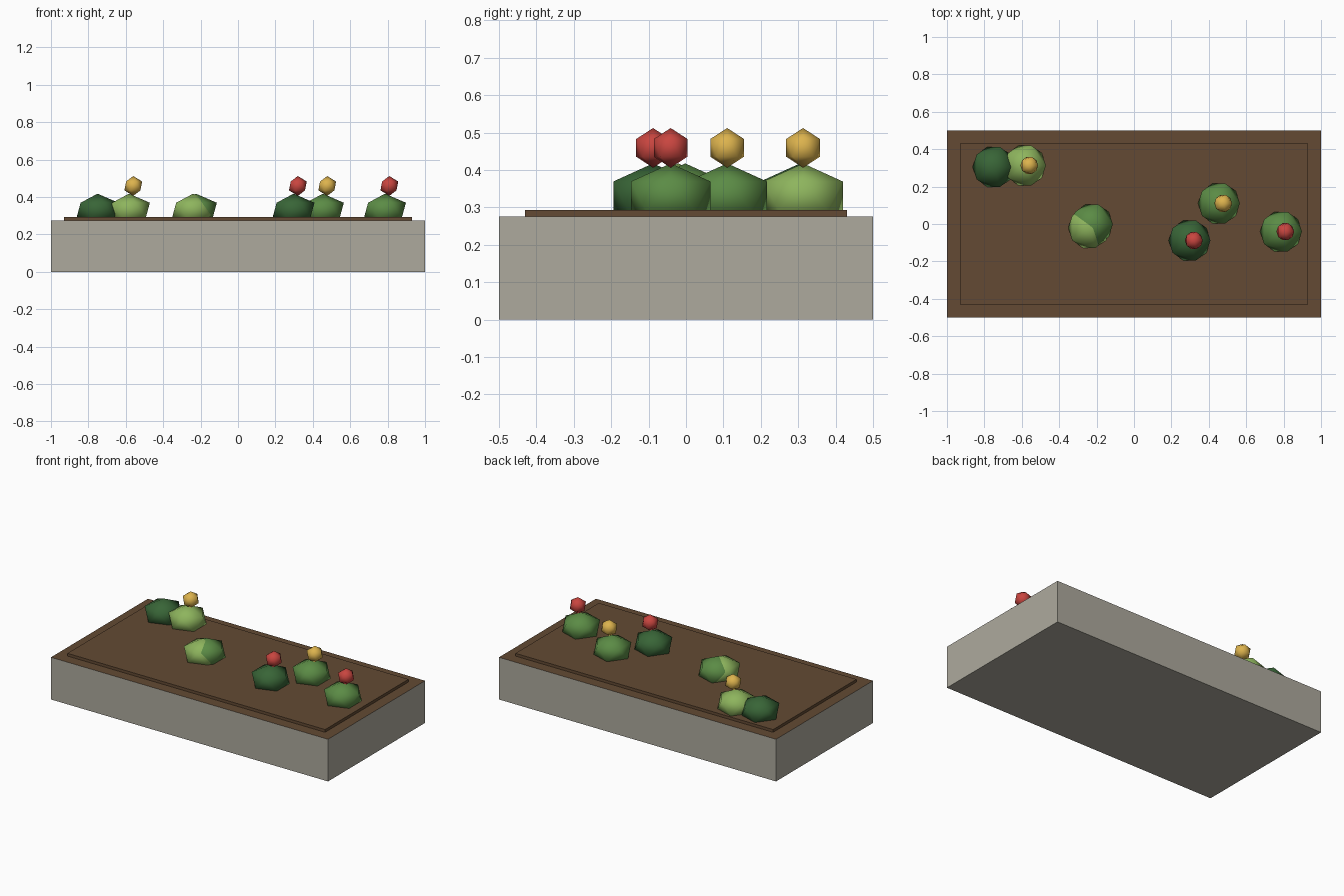
import bpy

if "Cube" in bpy.data.objects:
    bpy.data.objects.remove(bpy.data.objects["Cube"])


def material(name, rgb):
    m = bpy.data.materials.new(name)
    m.diffuse_color = (*rgb, 1)
    m.use_nodes = True
    m.node_tree.nodes["Principled BSDF"].inputs["Base Color"].default_value = m.diffuse_color
    return m


stone = material("stone grey", (0.42, 0.40, 0.34))
soil = material("soil brown", (0.125, 0.068, 0.033))
dark = material("dark green", (0.04, 0.13, 0.038))
mid = material("mid green", (0.105, 0.26, 0.06))
light = material("light green", (0.27, 0.46, 0.11))
red = material("petal red", (0.58, 0.06, 0.05))
gold = material("petal gold", (0.72, 0.45, 0.075))


def box(name, size, z0, mats):
    bpy.ops.mesh.primitive_cube_add(size=1, location=(0, 0, z0 + size[2] / 2))
    ob = bpy.context.object
    ob.name = name
    ob.scale = size
    bpy.ops.object.transform_apply(location=False, rotation=False, scale=True)
    for m in mats:
        ob.data.materials.append(m)
    return ob


def ball(name, loc, r, squash, mat):
    # smooth-shaded icosahedron
    bpy.ops.mesh.primitive_ico_sphere_add(subdivisions=1, radius=r, location=loc)
    ob = bpy.context.object
    ob.name = name
    ob.scale = (1, 1, squash)
    bpy.ops.object.transform_apply(location=False, rotation=False, scale=True)
    ob.data.materials.append(mat)
    bpy.ops.object.shade_smooth()


# Stone planter with a brown top face
planter = box("planter_box", (2, 1, 0.275), 0, [stone, soil])
for f in planter.data.polygons:
    f.material_index = 1 if f.normal.z > 0.5 else 0

# Raised soil bed
box("soil_bed", (1.86, 0.86, 0.018), 0.275, [soil])

# Bushes, some with a flower on top
plants = [
    (-0.751, 0.305, dark, None),
    (-0.583, 0.313, light, gold),
    (-0.240, -0.021, light, None),
    (-0.225, -0.002, mid, None),
    (0.297, -0.088, dark, red),
    (0.454, 0.110, mid, gold),
    (0.786, -0.041, mid, red),
]
for i, (x, y, leaf, petal) in enumerate(plants, 1):
    ball(f"bush_{i}", (x, y, 0.33), 0.125, 0.7, leaf)
    if petal:
        ball(f"flower_{i}", (x + 0.023, y, 0.459), 0.053, 1, petal)
